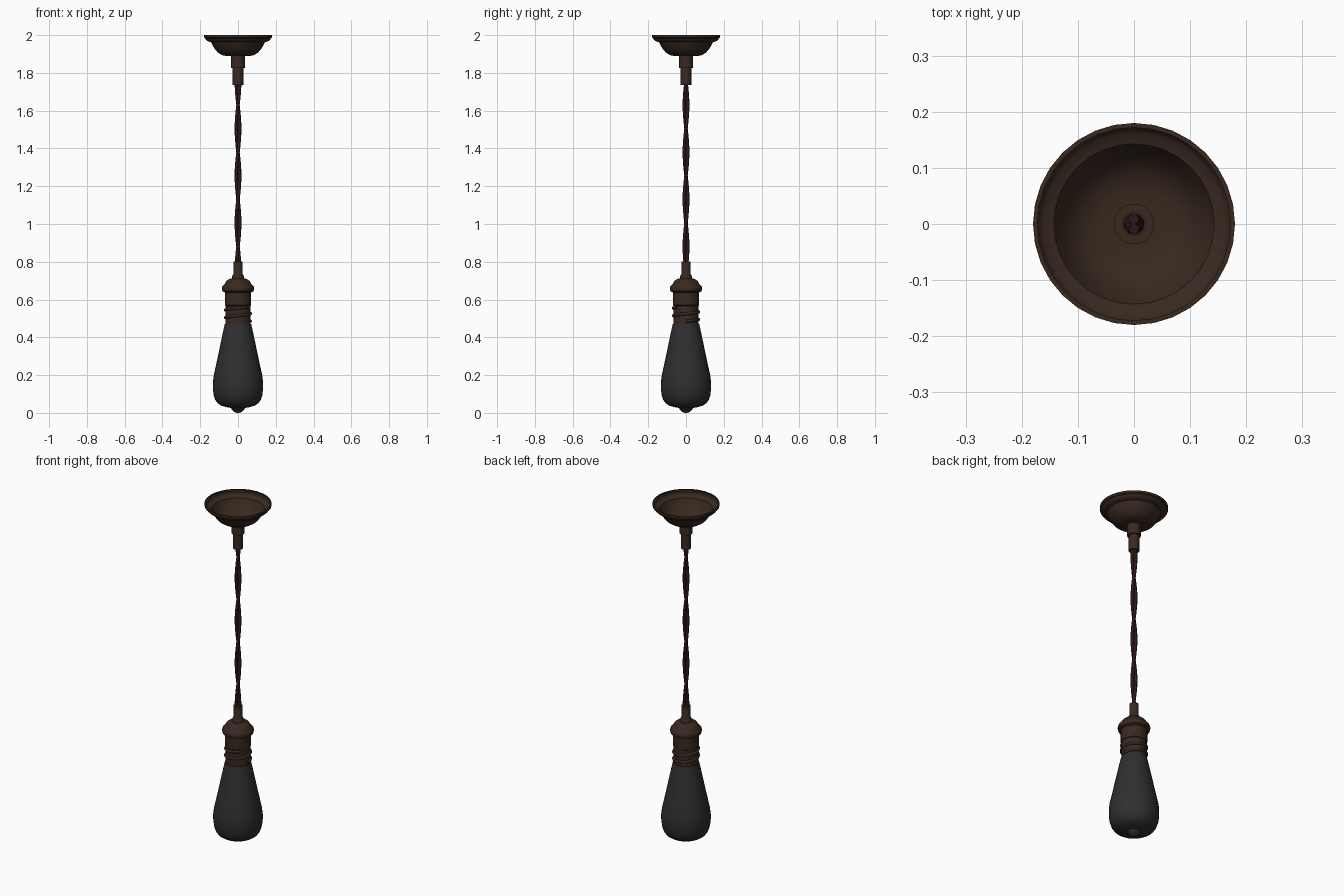
import bpy, bmesh, math

if "Cube" in bpy.data.objects:
    bpy.data.objects.remove(bpy.data.objects["Cube"])


def material(name, rgb):
    m = bpy.data.materials.new(name)
    m.diffuse_color = (*rgb, 1)
    m.use_nodes = True
    m.node_tree.nodes["Principled BSDF"].inputs["Base Color"].default_value = m.diffuse_color
    return m


BRONZE = material("dark_bronze", (0.04, 0.022, 0.014))
GLASS = material("smoked_glass", (0.028, 0.028, 0.028))
FABRIC = material("cord_fabric", (0.025, 0.008, 0.01))


def finish(ob, mat, angle=35):
    ob.data.materials.append(mat)
    bpy.ops.object.select_all(action='DESELECT')
    ob.select_set(True)
    bpy.context.view_layer.objects.active = ob
    bpy.ops.object.shade_smooth_by_angle(angle=math.radians(angle))


def lathe(name, profile, mat, sides=32):
    """Spin an (r, z) profile, listed top to bottom, around the z axis."""
    bm = bmesh.new()
    verts = [bm.verts.new((r, 0, z)) for r, z in profile]
    edges = [bm.edges.new(p) for p in zip(verts, verts[1:])]
    bmesh.ops.spin(bm, geom=verts + edges, cent=(0, 0, 0), axis=(0, 0, 1),
                   angle=math.tau, steps=sides, use_duplicate=False)
    bmesh.ops.remove_doubles(bm, verts=bm.verts, dist=1e-5)
    bmesh.ops.recalc_face_normals(bm, faces=bm.faces)
    me = bpy.data.meshes.new(name)
    bm.to_mesh(me)
    bm.free()
    ob = bpy.data.objects.new(name, me)
    bpy.context.collection.objects.link(ob)
    finish(ob, mat)


def helix(name, radius, thick, z0, z1, pitch, phase, mat, steps, res):
    """Round tube following a helix around the z axis."""
    cu = bpy.data.curves.new(name, 'CURVE')
    cu.dimensions = '3D'
    cu.bevel_depth, cu.bevel_resolution, cu.use_fill_caps = thick, res, True
    sp = cu.splines.new('POLY')
    sp.points.add(steps)
    for i, p in enumerate(sp.points):
        z = z0 + (z1 - z0) * i / steps
        a = phase + math.tau * (z - z0) / pitch
        p.co = (radius * math.cos(a), radius * math.sin(a), z, 1)
    ob = bpy.data.objects.new(name, cu)
    bpy.context.collection.objects.link(ob)
    bpy.ops.object.select_all(action='DESELECT')
    ob.select_set(True)
    bpy.context.view_layer.objects.active = ob
    bpy.ops.object.convert(target='MESH')
    finish(bpy.context.object, mat, 50)


# ceiling canopy: open-topped thin bowl
lathe("ceiling_canopy", [
    (0.172, 2.0), (0.18, 2.0), (0.18, 1.987), (0.173, 1.983), (0.17, 1.975),
    (0.162, 1.968), (0.143, 1.963), (0.136, 1.95), (0.125, 1.93),
    (0.107, 1.908), (0.085, 1.894), (0.06, 1.889), (0.03, 1.888)], BRONZE)

# stepped cord grip below the canopy
lathe("upper_cord_grip", [
    (0.02, 1.892), (0.036, 1.892), (0.036, 1.825), (0.028, 1.825),
    (0.028, 1.735), (0.02, 1.735), (0.02, 1.892)], BRONZE)

# two twisted cord strands
Z0, Z1, PITCH = 0.76, 1.885, 0.5
for i in range(2):
    phase = math.tau * (Z0 - 1.005) / PITCH + i * math.pi
    helix(f"cord_strand_{i + 1}", 0.009, 0.0095, Z0, Z1, PITCH, phase, FABRIC, 36, 2)

# lower cord grip
lathe("lower_cord_grip", [
    (0.0, 0.802), (0.025, 0.802), (0.025, 0.735), (0.031, 0.725), (0.031, 0.7)], BRONZE)

# lamp socket: domed cap, collar and sleeve
lathe("socket", [
    (0.0, 0.712), (0.045, 0.71), (0.062, 0.698), (0.072, 0.68), (0.083, 0.67),
    (0.086, 0.658), (0.083, 0.645), (0.07, 0.638), (0.07, 0.57), (0.066, 0.567),
    (0.066, 0.465), (0.0, 0.465)], BRONZE)

# screw thread on the sleeve
helix("socket_thread", 0.067, 0.008, 0.485, 0.56, 0.04, 0, BRONZE, 60, 2)

# teardrop bulb with a small tip
lathe("bulb", [
    (0.0, 0.47), (0.07, 0.47), (0.077, 0.44), (0.1, 0.33), (0.117, 0.25),
    (0.129, 0.195), (0.133, 0.16), (0.133, 0.13), (0.129, 0.095), (0.12, 0.068),
    (0.107, 0.05), (0.09, 0.039), (0.065, 0.031), (0.04, 0.027), (0.032, 0.018),
    (0.02, 0.006), (0.01, 0.001), (0.0, 0.0)], GLASS)
